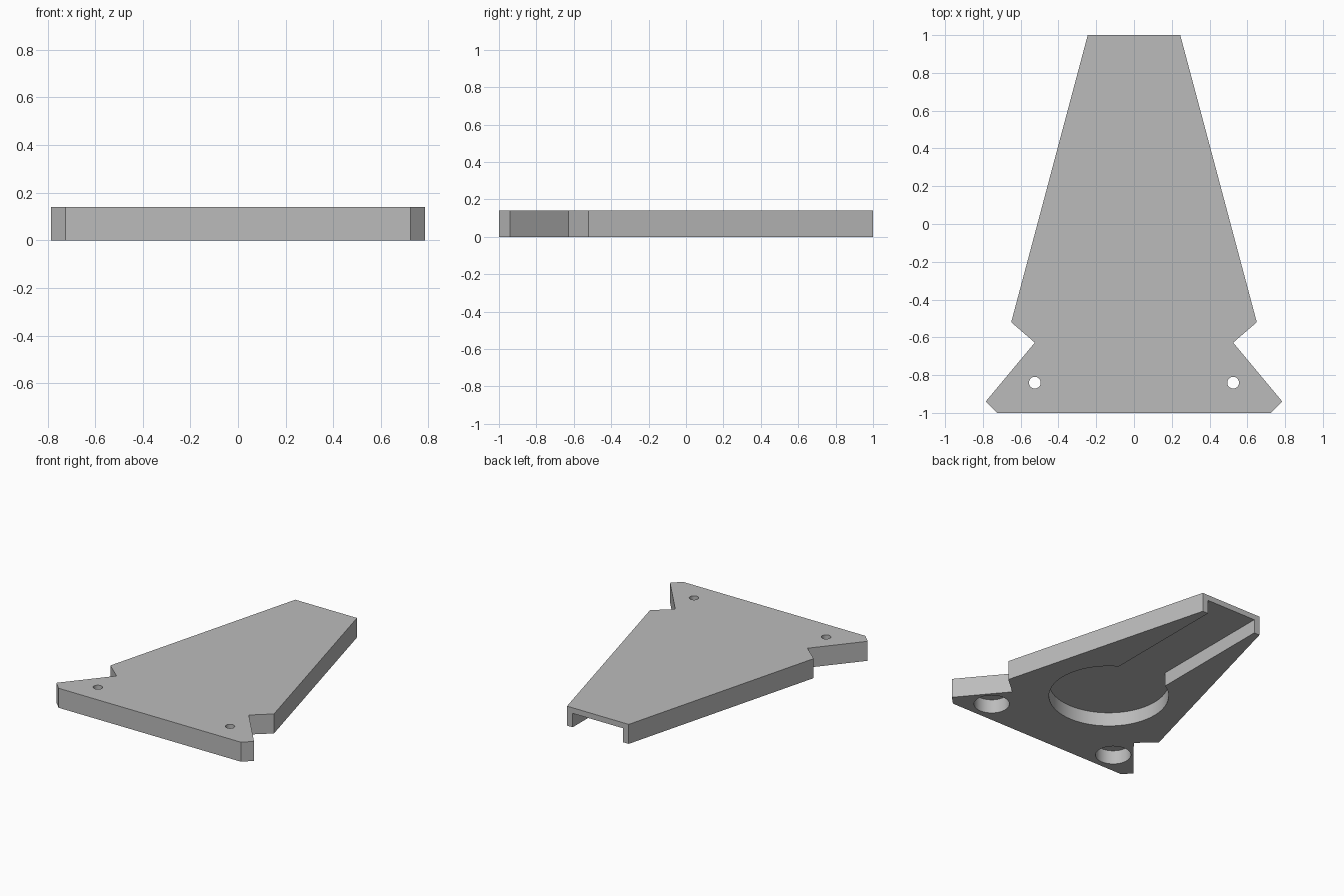
import bpy
import bmesh
import math

default = bpy.data.objects.get("Cube")
if default:
    bpy.data.objects.remove(default, do_unlink=True)

HEIGHT = 0.14
POCKET = 0.1      # depth of the recesses in the underside
HOLE_X, HOLE_Y = 0.525, -0.84

grey = bpy.data.materials.new("plain grey")
grey.use_nodes = True
grey.diffuse_color = (0.5, 0.5, 0.5, 1)
grey.node_tree.nodes["Principled BSDF"].inputs["Base Color"].default_value = (0.5, 0.5, 0.5, 1)


def prism(name, outline, z0, z1):
    """Closed solid from a counter-clockwise outline."""
    bm = bmesh.new()
    face = bm.faces.new([bm.verts.new((x, y, z0)) for x, y in outline])
    top = bmesh.ops.extrude_face_region(bm, geom=[face])["geom"]
    bmesh.ops.translate(bm, vec=(0, 0, z1 - z0),
                        verts=[v for v in top if isinstance(v, bmesh.types.BMVert)])
    bmesh.ops.recalc_face_normals(bm, faces=bm.faces)
    mesh = bpy.data.meshes.new(name)
    bm.to_mesh(mesh)
    bm.free()
    mesh.materials.append(grey)
    obj = bpy.data.objects.new(name, mesh)
    bpy.context.collection.objects.link(obj)
    return obj


def circle(cx, cy, r, n=64):
    return [(cx + r * math.cos(math.tau * i / n), cy + r * math.sin(math.tau * i / n))
            for i in range(n)]


def cut(target, outline, z0, z1):
    """Subtract a prism from the target and discard the cutter."""
    cutter = prism("cutter", outline, z0, z1)
    cutter.hide_render = True
    mod = target.modifiers.new("cut", 'BOOLEAN')
    mod.operation = 'DIFFERENCE'
    mod.solver = 'EXACT'
    mod.object = cutter
    bpy.context.view_layer.objects.active = target
    bpy.ops.object.modifier_apply(modifier=mod.name)
    bpy.data.objects.remove(cutter, do_unlink=True)


# Tapered plate with notched, flared front corners
right_half = [(0.725, -1), (0.785, -0.94), (0.525, -0.628), (0.65, -0.52), (0.245, 1)]
outline = right_half + [(-x, y) for x, y in reversed(right_half)]
plate = prism("tapered_plate", outline, 0, HEIGHT)

# Keyhole recess underneath: round pocket with a channel open at the back
pocket_y, pocket_r, channel = -0.26, 0.396, 0.2
start = math.acos(channel / pocket_r)
sweep = math.pi + 2 * start
arc = [(pocket_r * math.cos(start - sweep * i / 64),
        pocket_y + pocket_r * math.sin(start - sweep * i / 64)) for i in range(65)]
keyhole = [(-channel, 1.1), (channel, 1.1)] + arc
cut(plate, keyhole, -0.1, POCKET)

# Screw holes with wide counterbores from below
for side in (-1, 1):
    cut(plate, circle(side * HOLE_X, HOLE_Y, 0.117), -0.1, POCKET)
    cut(plate, circle(side * HOLE_X, HOLE_Y, 0.031, 32), -0.1, HEIGHT + 0.1)

# Smooth round walls, crisp edges
bpy.ops.object.select_all(action='DESELECT')
plate.select_set(True)
bpy.context.view_layer.objects.active = plate
bpy.ops.object.shade_smooth_by_angle(angle=math.radians(30))
